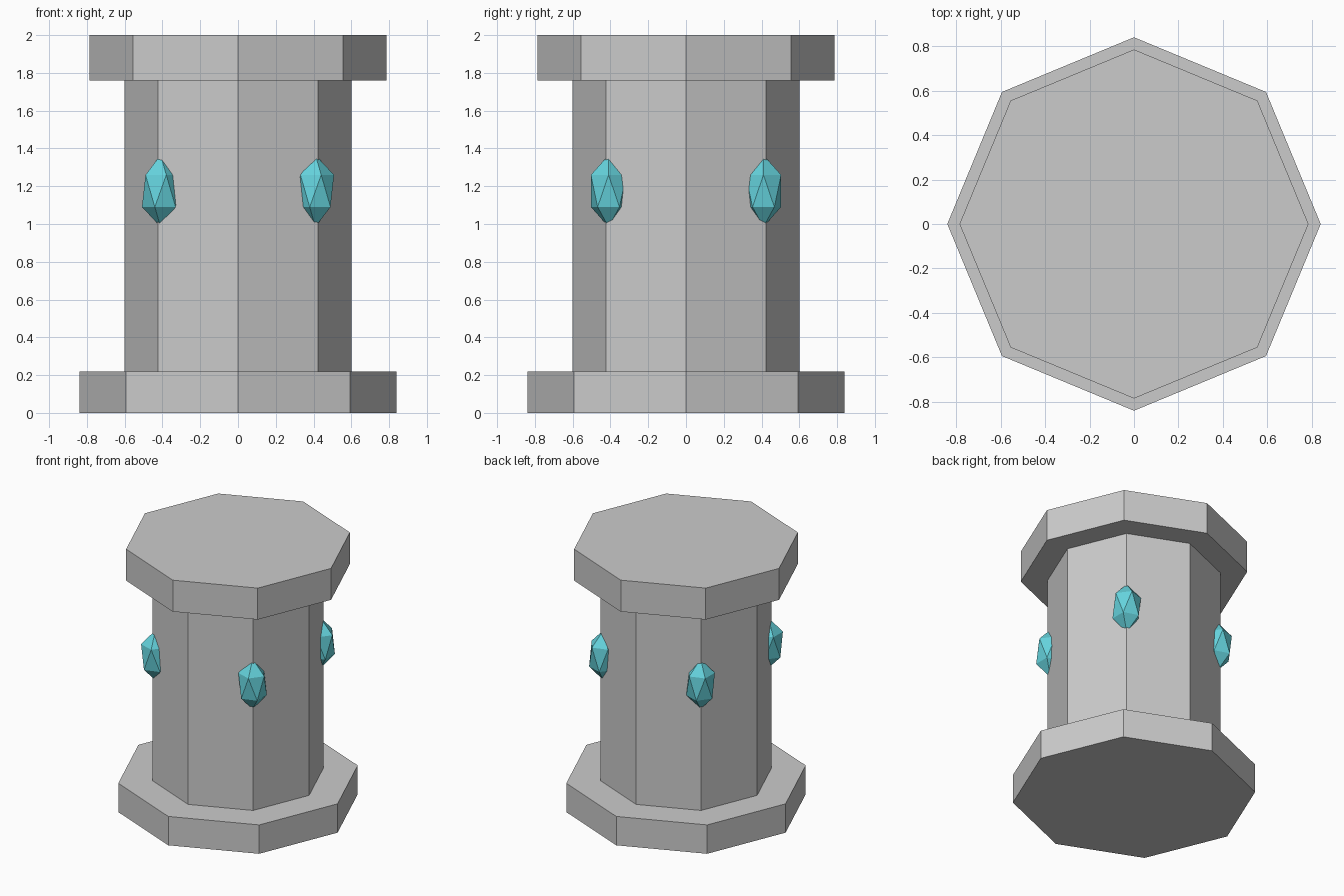
import bpy

if "Cube" in bpy.data.objects:
    bpy.data.objects.remove(bpy.data.objects["Cube"])

crystal_mat = bpy.data.materials.new("crystal_cyan")
crystal_mat.diffuse_color = (0.13, 0.65, 0.72, 1)
crystal_mat.use_nodes = True
crystal_mat.node_tree.nodes["Principled BSDF"].inputs["Base Color"].default_value = crystal_mat.diffuse_color


def octagon(name, radius, z0, z1):
    # Eight-sided block with corners on the x and y axes
    bpy.ops.mesh.primitive_cylinder_add(vertices=8, radius=radius, depth=z1 - z0,
                                        location=(0, 0, (z0 + z1) / 2))
    bpy.context.object.name = name


# Pillar body with wider base and cap
octagon("base", 0.84, 0.0, 0.22)
octagon("column", 0.60, 0.20, 1.78)
octagon("cap", 0.785, 1.76, 2.0)

# Stretched crystals set into the four diagonal column edges
for side_y, row in ((-1, "front"), (1, "back")):
    for side_x, col in ((-1, "left"), (1, "right")):
        bpy.ops.mesh.primitive_ico_sphere_add(
            subdivisions=1, radius=1,
            location=(0.41 * side_x, 0.41 * side_y, 1.175))
        gem = bpy.context.object
        gem.name = f"crystal_{row}_{col}"
        gem.scale = (0.11, 0.11, 0.19)
        gem.data.materials.append(crystal_mat)
